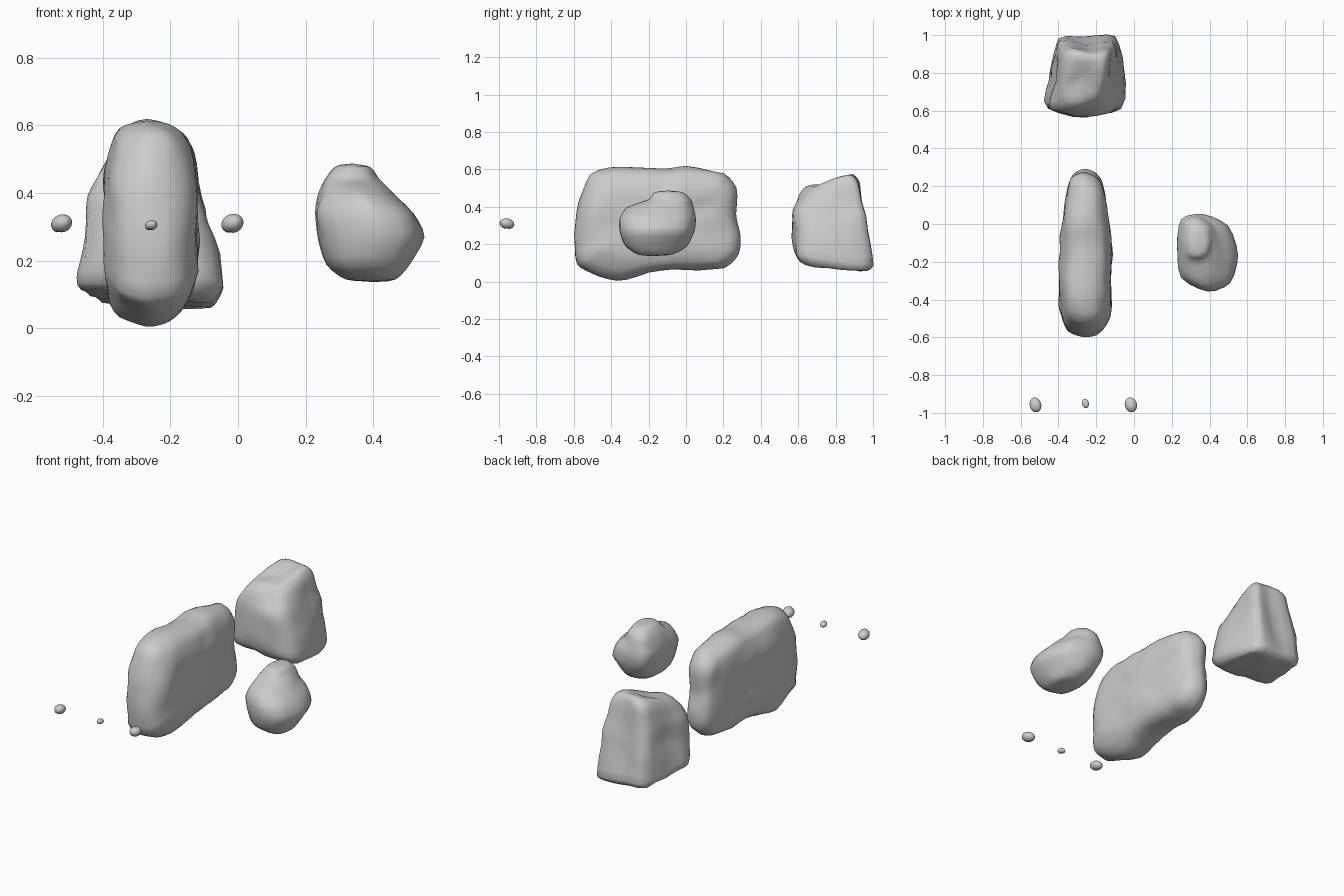
import bpy, bmesh, math
from mathutils import Vector, noise

if "Cube" in bpy.data.objects:
    bpy.data.objects.remove(bpy.data.objects["Cube"])


def smooth_path(pts, steps, closed):
    """Interpolate points with a cubic whose tangents never overshoot."""
    n = len(pts)

    def tangent(i):
        if not closed and i in (0, n - 1):
            return pts[min(i + 1, n - 1)] - pts[max(i - 1, 0)]
        a, b, c = pts[i - 1], pts[i], pts[(i + 1) % n]
        d = c - a
        if d.length < 1e-6:
            return Vector()
        return d.normalized() * min((b - a).length, (c - b).length) * .8

    out = []
    for i in range(n if closed else n - 1):
        p, q = pts[i], pts[(i + 1) % n]
        m0, m1 = tangent(i), tangent((i + 1) % n)
        for k in range(steps):
            t = k / steps
            t2, t3 = t * t, t * t * t
            out.append(p * (2*t3 - 3*t2 + 1) + m0 * (t3 - 2*t2 + t)
                       + q * (3*t2 - 2*t3) + m1 * (t3 - t2))
    if not closed:
        out.append(pts[-1].copy())
    return out


def finish(bm, name, rough):
    """Weld, roughen slightly and shade smooth."""
    bmesh.ops.remove_doubles(bm, verts=bm.verts, dist=0.0005)
    bmesh.ops.recalc_face_normals(bm, faces=bm.faces)
    bm.normal_update()
    for v in bm.verts:
        v.co += v.normal * noise.noise(v.co * 9) * rough
    for f in bm.faces:
        f.smooth = True
    me = bpy.data.meshes.new(name)
    bm.to_mesh(me)
    bm.free()
    ob = bpy.data.objects.new(name, me)
    bpy.context.collection.objects.link(ob)
    return ob


def loft_rock(name, rings, bulge0, bulge1, rough):
    """Skin a stone over rings, closing both ends with low domes."""
    def cap(ring, bulge):
        c = sum(ring, Vector()) / len(ring) + bulge
        return [c.copy() for _ in ring]
    rings = [cap(rings[0], bulge0)] + rings + [cap(rings[-1], bulge1)]
    columns = [smooth_path(list(col), 3, False) for col in zip(*rings)]
    dense = [smooth_path(list(r), 3, True) for r in zip(*columns)]
    bm = bmesh.new()
    rows = [[bm.verts.new(p) for p in r] for r in dense]
    n = len(rows[0])
    for a, b in zip(rows, rows[1:]):
        for i in range(n):
            j = (i + 1) % n
            bm.faces.new((a[i], a[j], b[j], b[i]))
    return finish(bm, name, rough)


def plan_rings(layers):
    """Layers of (z, tilt_x, tilt_y, outline) become 3D rings."""
    rings = []
    for z, tx, ty, pts in layers:
        cx = sum(p[0] for p in pts) / len(pts)
        cy = sum(p[1] for p in pts) / len(pts)
        rings.append([Vector((x, y, z + tx * (x - cx) + ty * (y - cy))) for x, y in pts])
    return rings


# Slab stone: side outline stacked along x with insets, thinner at its back end
outline = [(-.597, .25), (-.583, .09), (-.50, .045), (-.37, .002), (-.2, .045), (0, .063),
           (.2, .068), (.28, .15), (.288, .27), (.266, .36), (.27, .50), (.20, .575),
           (0, .615), (-.15, .60), (-.37, .618), (-.51, .57), (-.572, .43)]
slab = []
for x, inset in [(-.393, .17), (-.38, .085), (-.348, .03), (-.27, 0),
                 (-.2, .012), (-.155, .05), (-.122, .13)]:
    sy, sz = 1 - inset / .44, 1 - inset / .30
    ring = []
    for y, z in outline:
        thin = 1 - .25 * max(0, y - .05) / .24
        ring.append(Vector((-.26 + (x + .26) * thin,
                            -.155 + (y + .155) * sy, .32 + (z - .32) * sz)))
    slab.append(ring)
loft_rock("slab_stone", slab, Vector((-.008, 0, 0)), Vector((.008, 0, 0)), .012)

# Tall back stone: broad base, narrow sloping top
back = plan_rings([
    (.085, -.08, -.12, [(-.45, .63), (-.445, .76), (-.40, .94), (-.25, .96),
                        (-.11, .96), (-.08, .82), (-.10, .64), (-.25, .61)]),
    (.13, -.08, -.15, [(-.46, .605), (-.455, .76), (-.395, .975), (-.25, .993),
                       (-.10, .995), (-.052, .82), (-.065, .605), (-.25, .575)]),
    (.27, 0, 0, [(-.455, .605), (-.425, .76), (-.395, .96), (-.25, .955),
                 (-.11, .975), (-.075, .82), (-.08, .62), (-.25, .57)]),
    (.39, 0, 0, [(-.43, .605), (-.41, .75), (-.38, .94), (-.25, .93),
                 (-.12, .945), (-.12, .82), (-.125, .62), (-.25, .575)]),
    (.495, 0, .2, [(-.40, .62), (-.40, .75), (-.36, .92), (-.25, .915),
                   (-.14, .92), (-.14, .82), (-.165, .65), (-.27, .605)]),
    (.54, 0, .27, [(-.36, .66), (-.37, .76), (-.33, .88), (-.25, .89),
                   (-.17, .88), (-.17, .82), (-.20, .68), (-.28, .65)])])
loft_rock("back_stone", back, Vector((0, 0, -.012)), Vector((0, 0, -.005)), .016)

# Round side stone with a knob on top
side = plan_rings([
    (.145, 0, 0, [(.34, -.24), (.41, -.26), (.45, -.24), (.465, -.17),
                  (.45, -.10), (.40, -.07), (.34, -.09), (.32, -.17)]),
    (.19, 0, 0, [(.29, -.28), (.39, -.325), (.475, -.295), (.51, -.18),
                 (.47, -.05), (.38, .005), (.29, -.03), (.262, -.15)]),
    (.27, 0, 0, [(.265, -.29), (.39, -.355), (.51, -.31), (.55, -.17),
                 (.50, -.01), (.38, .043), (.265, .02), (.235, -.13)]),
    (.34, 0, 0, [(.25, -.28), (.39, -.355), (.495, -.30), (.52, -.16),
                 (.48, -.01), (.36, .053), (.25, .025), (.228, -.12)]),
    (.395, 0, 0, [(.262, -.25), (.36, -.315), (.43, -.27), (.46, -.15),
                  (.43, -.02), (.34, .042), (.26, .015), (.238, -.10)]),
    (.44, 0, 0, [(.27, -.18), (.33, -.20), (.39, -.18), (.42, -.10),
                 (.40, -.01), (.33, .025), (.27, 0), (.258, -.09)]),
    (.478, 0, 0, [(.30, -.15), (.33, -.17), (.375, -.15), (.392, -.09),
                  (.375, -.04), (.34, -.02), (.30, -.04), (.29, -.09)])])
loft_rock("side_stone", side, Vector((0, 0, -.008)), Vector((0, 0, .008)), .004)

# Three pebbles in front: plump little stones with flattened undersides
for name, loc, size in [("pebble_left", (-.522, -.957, .309), (.032, .039, .028)),
                        ("pebble_middle", (-.257, -.95, .304), (.019, .025, .0155)),
                        ("pebble_right", (-.017, -.957, .309), (.032, .039, .028))]:
    bm = bmesh.new()
    bmesh.ops.create_icosphere(bm, subdivisions=3, radius=1)
    for v in bm.verts:
        x, y, z = v.co
        z = max(z, -.9)
        x, y, z = x * size[0], y * size[1], z * size[2]
        v.co = Vector((x + .15 * z, y - .15 * x, z - .1 * y)) + Vector(loc)
    finish(bm, name, 0.002)
